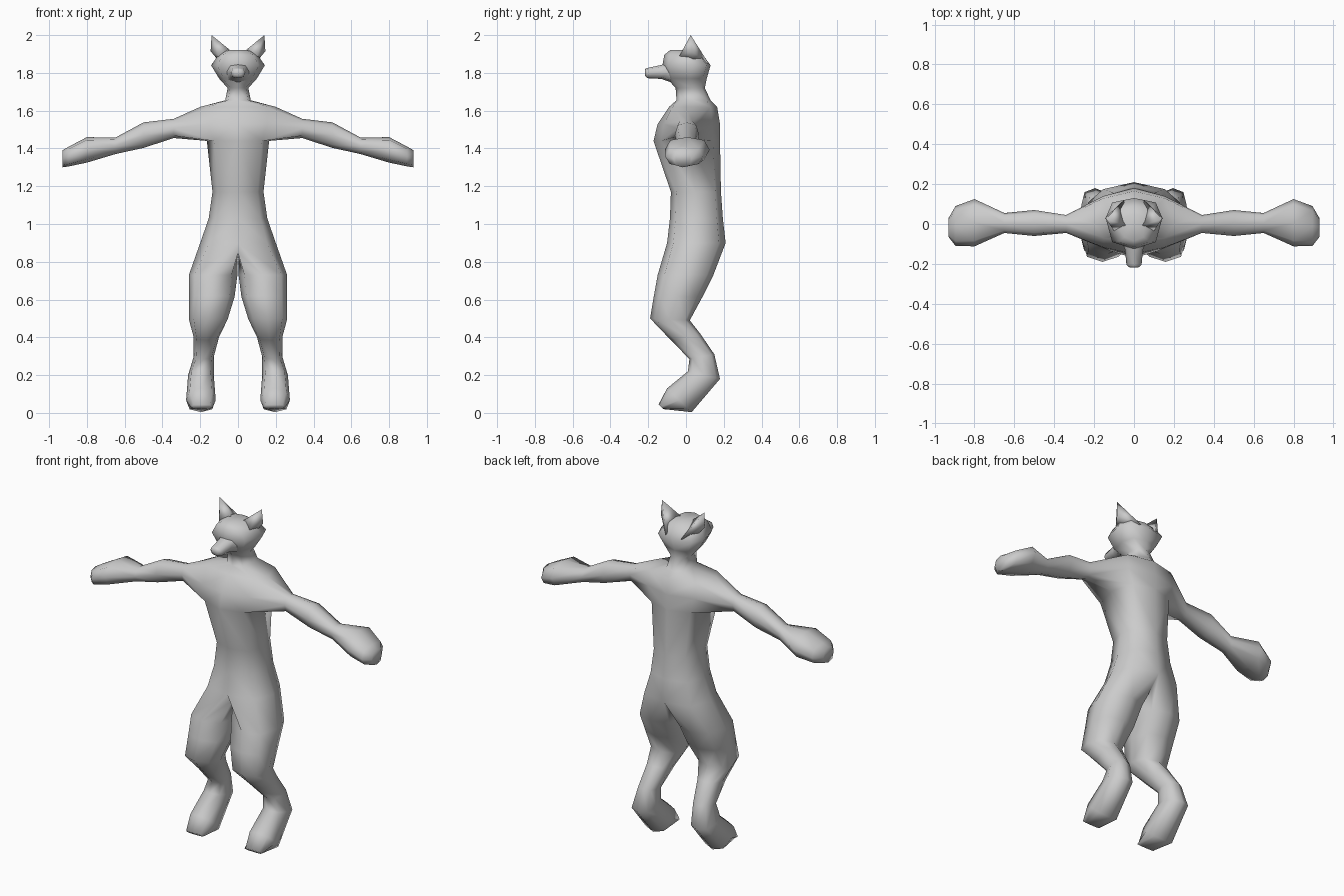
import bpy, bmesh
from mathutils import Vector

if "Cube" in bpy.data.objects:
    bpy.data.objects.remove(bpy.data.objects["Cube"])

fur = bpy.data.materials.new("grey")
fur.diffuse_color = (0.6, 0.6, 0.6, 1)
fur.use_nodes = True
fur.node_tree.nodes["Principled BSDF"].inputs["Base Color"].default_value = fur.diffuse_color


def finish(bm, name):
    """Mirror the half mesh, weld the seam and make a smooth object."""
    bmesh.ops.mirror(bm, geom=bm.verts[:] + bm.edges[:] + bm.faces[:],
                     axis='X', merge_dist=0.001)
    bmesh.ops.remove_doubles(bm, verts=bm.verts[:], dist=0.0005)
    bmesh.ops.recalc_face_normals(bm, faces=bm.faces[:])
    me = bpy.data.meshes.new(name)
    bm.to_mesh(me)
    bm.free()
    me.materials.append(fur)
    for p in me.polygons:
        p.use_smooth = True
    ob = bpy.data.objects.new(name, me)
    bpy.context.collection.objects.link(ob)
    return ob


def half_ring(bm, z, front, back, half, side):
    """Five points from front centre round the +x side to back centre."""
    pts = [(0, front), (0.77 * half, side + 0.78 * (front - side)), (half, side),
           (0.77 * half, side + 0.78 * (back - side)), (0, back)]
    return [bm.verts.new((x, y, z)) for x, y in pts]


def oval(bm, a, b, c, d):
    """Eight points through four opposite points a, b, c, d."""
    a, b, c, d = map(Vector, (a, b, c, d))
    mid = (a + b + c + d) / 4
    out = []
    for p, q in ((a, b), (b, c), (c, d), (d, a)):
        out += [bm.verts.new(p), bm.verts.new(mid + 0.76 * (p + q - 2 * mid))]
    return out


def bridge(bm, r, s, closed=True, skip=()):
    n = len(r)
    for i in range(n if closed else n - 1):
        if i not in skip:
            j = (i + 1) % n
            bm.faces.new((r[i], r[j], s[j], s[i]))


def tube(bm, rings):
    for r, s in zip(rings, rings[1:]):
        bridge(bm, r, s)
    bm.faces.new(rings[-1])


# Head, neck and torso, top to bottom: z, front y, back y, half width, side y
bm = bmesh.new()
profile = [
    (1.92, -0.085, 0.05, 0.06, 0.0), (1.895, -0.115, 0.09, 0.105, 0.01),
    (1.84, -0.125, 0.13, 0.142, 0.03), (1.77, -0.10, 0.11, 0.10, 0.02),
    (1.72, -0.055, 0.10, 0.055, 0.03), (1.655, -0.05, 0.13, 0.068, 0.04),
    (1.62, -0.09, 0.165, 0.20, 0.0), (1.53, -0.15, 0.18, 0.20, 0.0),
    (1.44, -0.172, 0.18, 0.165, 0.01), (1.17, -0.08, 0.185, 0.135, 0.05),
    (1.03, -0.085, 0.195, 0.155, 0.05), (0.90, -0.10, 0.21, 0.20, 0.05)]
body = [half_ring(bm, *p) for p in profile]
SH = 6  # shoulder ring
for i, (r, s) in enumerate(zip(body, body[1:])):
    bridge(bm, r, s, False, (1, 2) if i in (SH, SH + 1) else ())
bm.faces.new(body[0])

# Arm, growing from the opening: x, front y, back y, bottom z, top z
t, m, b = body[SH:SH + 3]
arm = [[t[2], t[3], m[3], b[3], b[2], b[1], m[1], t[1]]]
for x, f, k, lo, hi in [
        (0.34, -0.045, 0.045, 1.455, 1.557), (0.50, -0.06, 0.07, 1.403, 1.538),
        (0.65, -0.045, 0.055, 1.37, 1.457), (0.80, -0.112, 0.125, 1.325, 1.46),
        (0.895, -0.11, 0.09, 1.305, 1.41), (0.93, -0.065, 0.03, 1.30, 1.39)]:
    y, z = (f + k) / 2, (lo + hi) / 2
    arm.append(oval(bm, (x, y, hi), (x, k, z), (x, y, lo), (x, f, z)))
bm.verts.remove(m[2])
tube(bm, arm)

# Leg, growing from the hip: front (y, z), back (y, z), inner x, outer x
hip = body[-1] + [bm.verts.new((0, y, z)) for y, z in
                  ((0.15, 0.83), (0.05, 0.83), (-0.05, 0.85))]
leg = [hip]
for (fy, fz), (ky, kz), xi, xo in [
        ((-0.15, 0.73), (0.145, 0.73), 0.003, 0.26),
        ((-0.17, 0.62), (0.085, 0.61), 0.018, 0.26),
        ((-0.19, 0.50), (0.02, 0.49), 0.055, 0.26),
        ((-0.08, 0.385), (0.075, 0.42), 0.10, 0.235),
        ((0.018, 0.285), (0.15, 0.31), 0.128, 0.235),
        ((0.01, 0.22), (0.18, 0.18), 0.128, 0.264),
        ((-0.10, 0.13), (0.03, 0.004), 0.118, 0.275),
        ((-0.145, 0.045), (-0.12, 0.02), 0.135, 0.25)]:
    x, y, z = (xi + xo) / 2, (fy + ky) / 2, (fz + kz) / 2
    leg.append(oval(bm, (x, fy, fz), (xo, y, z), (x, ky, kz), (xi, y, z)))
# hem of the sole stays on the ground
for v in bm.verts:
    v.co.z = max(v.co.z, 0.0)
tube(bm, leg)
finish(bm, "body")

# Ears: hull of a tip and a flared base, mirrored
bm = bmesh.new()
for p in [(0.14, 0.025, 2.0), (0.035, -0.01, 1.915), (0.10, -0.035, 1.89),
          (0.145, 0.03, 1.915), (0.10, 0.04, 1.86), (0.05, 0.12, 1.85)]:
    bm.verts.new(p)
bmesh.ops.convex_hull(bm, input=bm.verts[:])
finish(bm, "ears")

# Snout: y, half width, bottom z, top z
bm = bmesh.new()
rings = []
for y, w, lo, hi in [(-0.08, 0.065, 1.75, 1.86), (-0.13, 0.045, 1.768, 1.842),
                     (-0.205, 0.038, 1.772, 1.826), (-0.218, 0.022, 1.785, 1.82)]:
    z = (lo + hi) / 2
    rings.append(oval(bm, (0, y, hi), (w, y, z), (0, y, lo), (-w, y, z)))
tube(bm, rings)
bmesh.ops.recalc_face_normals(bm, faces=bm.faces[:])
me = bpy.data.meshes.new("snout")
bm.to_mesh(me)
bm.free()
me.materials.append(fur)
for p in me.polygons:
    p.use_smooth = True
bpy.context.collection.objects.link(bpy.data.objects.new("snout", me))
